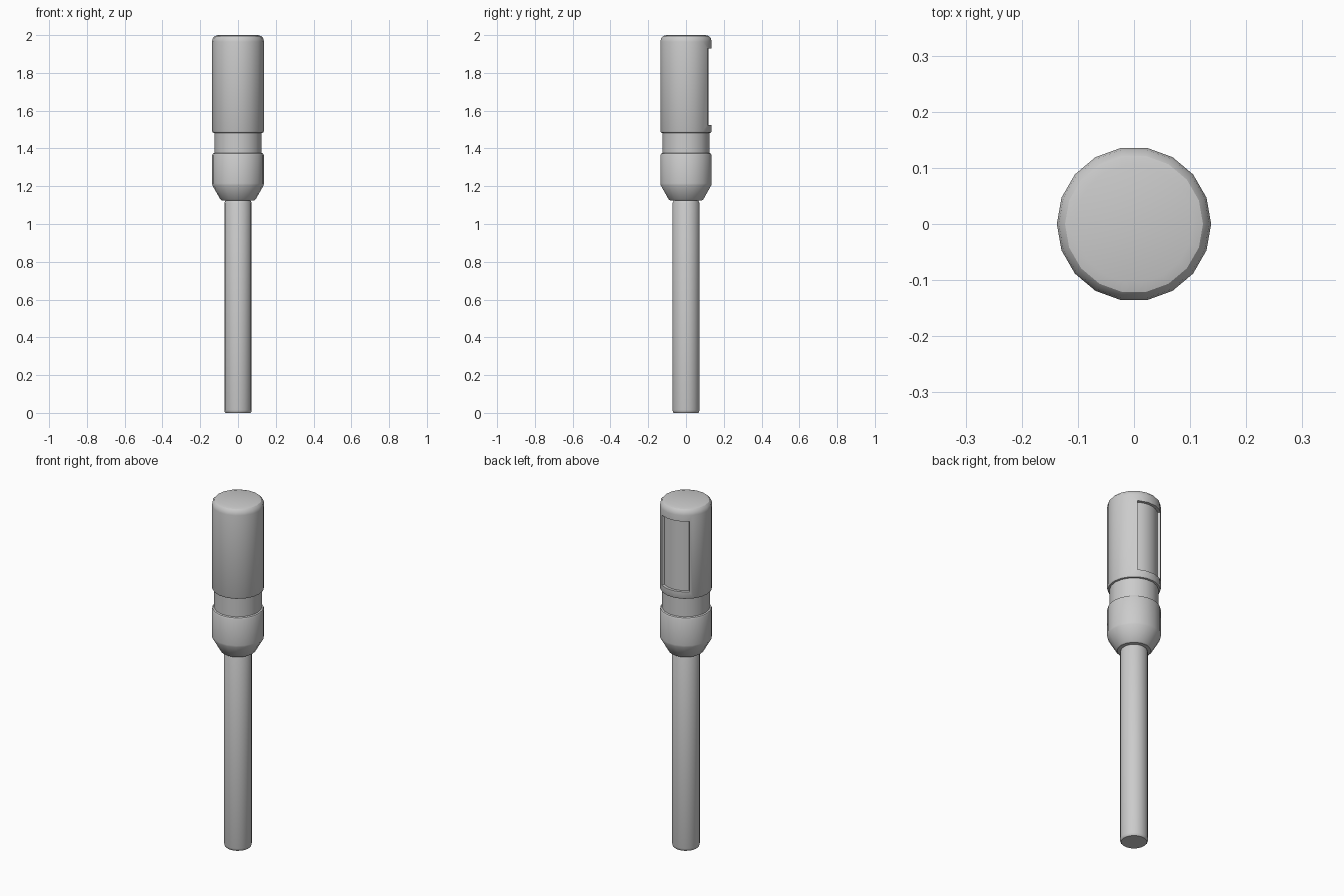
import bpy, bmesh
from math import cos, sin, radians, pi

if "Cube" in bpy.data.objects:
    bpy.data.objects.remove(bpy.data.objects["Cube"])

SIDES = 18


def add_mesh(name, verts, faces):
    mesh = bpy.data.meshes.new(name)
    mesh.from_pydata(verts, [], faces)
    bm = bmesh.new()
    bm.from_mesh(mesh)
    bmesh.ops.recalc_face_normals(bm, faces=bm.faces)
    bm.to_mesh(mesh)
    bm.free()
    obj = bpy.data.objects.new(name, mesh)
    bpy.context.collection.objects.link(obj)
    return obj


def lathe(name, profile):
    """Closed solid of revolution from (radius, z) points, bottom to top."""
    n = len(profile)
    verts = [(r * cos(2 * pi * i / SIDES), r * sin(2 * pi * i / SIDES), z)
             for r, z in profile for i in range(SIDES)]
    faces = [(j * SIDES + i, j * SIDES + (i + 1) % SIDES,
              (j + 1) * SIDES + (i + 1) % SIDES, (j + 1) * SIDES + i)
             for j in range(n - 1) for i in range(SIDES)]
    faces += [tuple(range(SIDES)), tuple(range((n - 1) * SIDES, n * SIDES))]
    return add_mesh(name, verts, faces)


def sector(name, r0, r1, z0, z1, a0, a1, steps=8):
    """Curved block used to carve the recess."""
    verts = []
    for i in range(steps + 1):
        a = radians(a0 + (a1 - a0) * i / steps)
        verts += [(r * cos(a), r * sin(a), z)
                  for r, z in ((r0, z0), (r1, z0), (r1, z1), (r0, z1))]
    faces = [(i * 4 + k, i * 4 + (k + 1) % 4,
              i * 4 + 4 + (k + 1) % 4, i * 4 + 4 + k)
             for i in range(steps) for k in range(4)]
    faces += [(0, 1, 2, 3), tuple(steps * 4 + k for k in range(4))]
    return add_mesh(name, verts, faces)


def smooth(obj):
    bpy.ops.object.select_all(action='DESELECT')
    obj.select_set(True)
    bpy.context.view_layer.objects.active = obj
    bpy.ops.object.shade_smooth_by_angle(angle=radians(32))


# Long lower shaft
shaft = lathe("shaft", [(0.066, 0), (0.070, 0.004), (0.0725, 0.015),
                        (0.0725, 1.11), (0.066, 1.125)])

# Tapered collar with the narrower neck above it
collar = lathe("collar", [(0.086, 1.125), (0.093, 1.13), (0.136, 1.205),
                          (0.137, 1.215), (0.137, 1.365), (0.133, 1.373),
                          (0.125, 1.376), (0.125, 1.484)])

# Rounded head
head = lathe("head", [(0.127, 1.482), (0.134, 1.484), (0.1375, 1.492),
                      (0.1375, 1.965), (0.134, 1.983), (0.123, 1.995),
                      (0.105, 2.0)])

# Recessed panel on the back of the head
cutter = sector("recess_cutter", 0.1205, 0.17, 1.525, 1.93, 57, 133)
cutter.hide_render = True
mod = head.modifiers.new("recess", 'BOOLEAN')
mod.operation = 'DIFFERENCE'
mod.solver = 'EXACT'
mod.object = cutter
bpy.ops.object.select_all(action='DESELECT')
head.select_set(True)
bpy.context.view_layer.objects.active = head
bpy.ops.object.modifier_apply(modifier=mod.name)
bpy.data.objects.remove(cutter)

for part in (shaft, collar, head):
    smooth(part)
